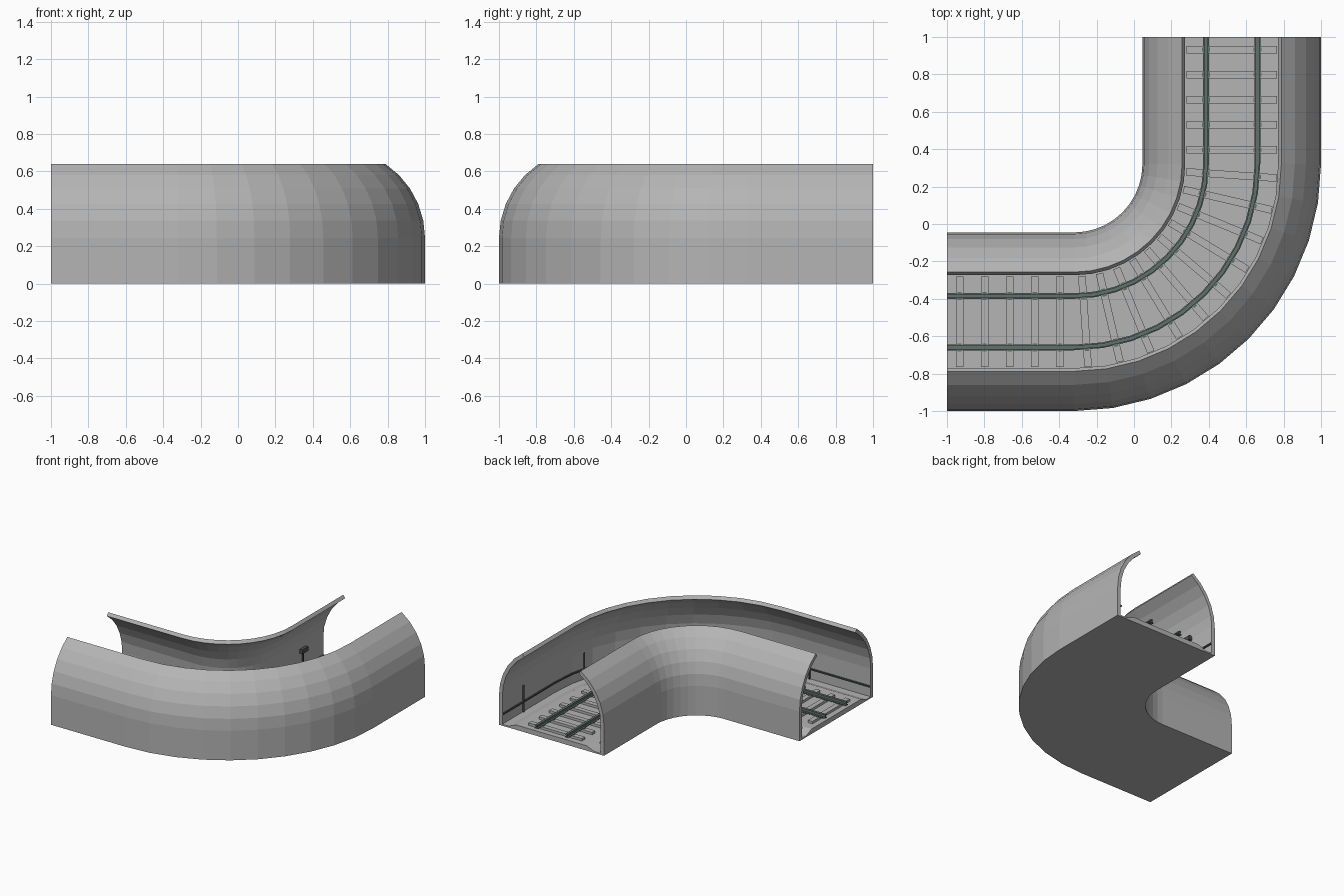
import bpy, bmesh, math
from mathutils import Vector, Matrix

if "Cube" in bpy.data.objects:
    bpy.data.objects.remove(bpy.data.objects["Cube"])

ARC_C = Vector((-0.32, 0.32, 0))   # centre of the bend
R = 0.8425                         # centreline radius
STRAIGHT = 0.68
ARC = R * math.pi / 2
TOTAL = 2 * STRAIGHT + ARC


def material(name, col):
    m = bpy.data.materials.new(name)
    m.diffuse_color = (*col, 1)
    m.use_nodes = True
    m.node_tree.nodes["Principled BSDF"].inputs["Base Color"].default_value = m.diffuse_color
    return m


CONCRETE = material("concrete grey", (0.46, 0.46, 0.46))
STEEL = material("rail steel", (0.12, 0.165, 0.15))
DARK = material("dark fitting", (0.07, 0.08, 0.08))


def frame(s):
    """Centre point, outward side vector and heading at distance s along the track."""
    a = min(max((s - STRAIGHT) / R, 0), math.pi / 2)
    out = Vector((math.cos(a), -math.sin(a), 0))
    fwd = Vector((-math.sin(a), -math.cos(a), 0))
    extra = s - STRAIGHT if s < STRAIGHT else max(s - STRAIGHT - ARC, 0)
    return ARC_C + out * R + fwd * extra, out, fwd


def finish(name, bm, mat):
    bmesh.ops.recalc_face_normals(bm, faces=bm.faces)
    me = bpy.data.meshes.new(name)
    bm.to_mesh(me)
    bm.free()
    me.materials.append(mat)
    ob = bpy.data.objects.new(name, me)
    bpy.context.collection.objects.link(ob)
    return ob


def sweep(name, profile, mat, segs=10):
    """Sweep a closed (side, height) profile along the track."""
    bm = bmesh.new()
    stations = [0] + [STRAIGHT + ARC * i / segs for i in range(segs + 1)] + [TOTAL]
    rings = []
    for s in stations:
        p, out, _ = frame(s)
        rings.append([bm.verts.new(p + out * u + Vector((0, 0, z))) for u, z in profile])
    n = len(profile)
    for a, b in zip(rings, rings[1:]):
        for i in range(n):
            j = (i + 1) % n
            bm.faces.new((a[i], a[j], b[j], b[i]))
    bm.faces.new(rings[0])
    bm.faces.new(rings[-1])
    return finish(name, bm, mat)


def blocks(name, items, mat):
    """Boxes given as (distance, side, height, side size, length, tall)."""
    bm = bmesh.new()
    for s, u, z, w, l, h in items:
        p, out, fwd = frame(s)
        c = p + out * u + Vector((0, 0, z))
        m = Matrix((out * w, fwd * l, Vector((0, 0, h)))).transposed().to_4x4()
        bmesh.ops.create_cube(bm, size=1, matrix=Matrix.Translation(c) @ m)
    return finish(name, bm, mat)


def rect(u, z0, z1, w):
    return [(u - w / 2, z0), (u + w / 2, z0), (u + w / 2, z1), (u - w / 2, z1)]


# Tunnel shell: floor with raised track bed, walls curving in to an open roof
RO, RI, CZ = 0.4775, 0.4475, 0.243
angles = [math.radians(11.25 * i) for i in range(6)]
half = [(RO, 0)]
half += [(RO * math.cos(a), CZ + RO * math.sin(a)) for a in angles]
half += [(RI * math.cos(a), CZ + RI * math.sin(a)) for a in reversed(angles)]
half += [(RI, 0.012), (0.39, 0.012), (0.32, 0.04)]
sweep("tunnel_shell", half + [(-u, z) for u, z in reversed(half)], CONCRETE)

# Sleepers
step = TOTAL / 20
dist = [step * (i + 0.5) for i in range(20)]
blocks("sleepers", [(s, 0, 0.049, 0.485, 0.04, 0.022) for s in dist], CONCRETE)

# Rails: foot, web and head, with chairs on each sleeper
for label, sgn in (("inner", -1), ("outer", 1)):
    u = 0.1375 * sgn
    prof = [(0.015, 0.06), (0.015, 0.065), (0.005, 0.068), (0.005, 0.078), (0.01, 0.08), (0.01, 0.09)]
    prof = prof + [(-a, z) for a, z in reversed(prof)]
    sweep(label + "_rail", [(u + a, z) for a, z in prof], STEEL)
    blocks(label + "_rail_chairs", [(s, u, 0.063, 0.042, 0.022, 0.008) for s in dist], STEEL)

    # Wall cable and upright conduits
    w = (RI - 0.005) * sgn
    sweep(label + "_wall_cable", rect(w, 0.09, 0.102, 0.012), DARK)
    posts = [0.27 + 0.62 * i for i in range(4)]
    blocks(label + "_conduits", [(s, w, 0.12, 0.012, 0.012, 0.22) for s in posts], DARK)
    if sgn < 0:
        # Lamp boxes on the inner wall
        blocks("lamp_boxes", [(s, w + 0.008, 0.245, 0.028, 0.075, 0.035) for s in posts], DARK)
